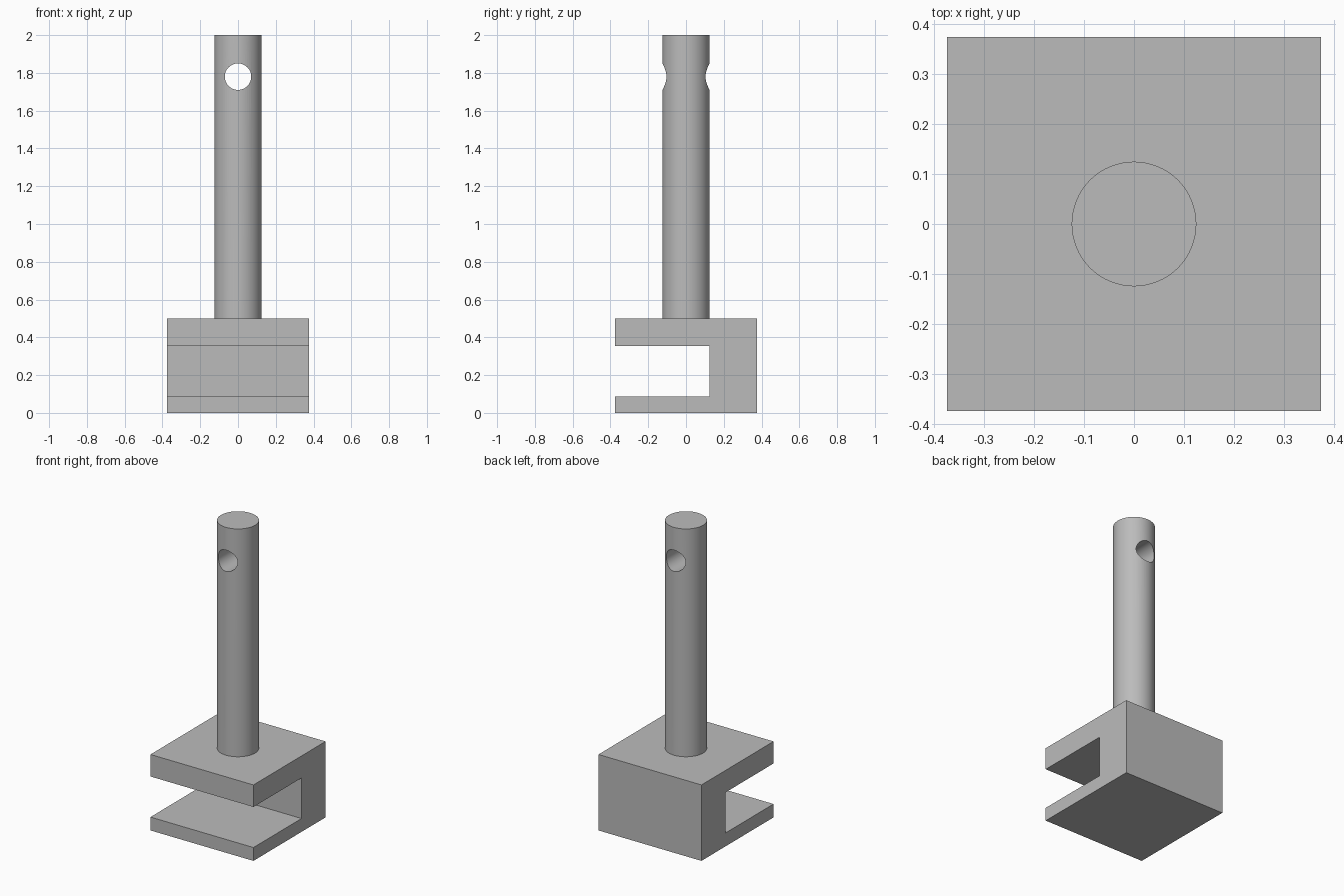
import bpy, bmesh
from math import radians

old = bpy.data.objects.get("Cube")
if old:
    bpy.data.objects.remove(old, do_unlink=True)

# Plain grey metal
grey = bpy.data.materials.new("grey_metal")
grey.use_nodes = True
grey.diffuse_color = (0.5, 0.5, 0.5, 1)
grey.node_tree.nodes["Principled BSDF"].inputs["Base Color"].default_value = (0.5, 0.5, 0.5, 1)


def cylinder(name, radius, depth, location, rotation=(0, 0, 0), sides=64):
    bpy.ops.mesh.primitive_cylinder_add(vertices=sides, radius=radius, depth=depth,
                                        location=location, rotation=rotation)
    obj = bpy.context.object
    obj.name = name
    obj.data.materials.append(grey)
    return obj


# Slotted block: C-shaped side profile extruded across x
half, slot_back = 0.375, 0.125
profile = [(-half, 0), (half, 0), (half, 0.5), (-half, 0.5),
           (-half, 0.355), (slot_back, 0.355), (slot_back, 0.088), (-half, 0.088)]
bm = bmesh.new()
face = bm.faces.new([bm.verts.new((-half, y, z)) for y, z in profile])
side = bmesh.ops.extrude_face_region(bm, geom=[face])
moved = [v for v in side["geom"] if isinstance(v, bmesh.types.BMVert)]
bmesh.ops.translate(bm, verts=moved, vec=(2 * half, 0, 0))
bmesh.ops.recalc_face_normals(bm, faces=bm.faces)
mesh = bpy.data.meshes.new("slotted_block")
bm.to_mesh(mesh)
bm.free()
mesh.materials.append(grey)
block = bpy.data.objects.new("slotted_block", mesh)
bpy.context.collection.objects.link(block)

# Round shaft with a cross hole near the top
cutter = cylinder("hole_cutter", 0.07, 0.6, (0, 0, 1.78), (radians(90), 0, 0))
cutter.hide_render = True
shaft = cylinder("shaft", 0.125, 1.5, (0, 0, 1.25))
hole = shaft.modifiers.new("cross_hole", "BOOLEAN")
hole.operation = "DIFFERENCE"
hole.solver = "EXACT"
hole.object = cutter
bpy.ops.object.modifier_apply(modifier=hole.name)
bpy.data.objects.remove(cutter, do_unlink=True)
bpy.ops.object.shade_smooth_by_angle(angle=radians(30))
